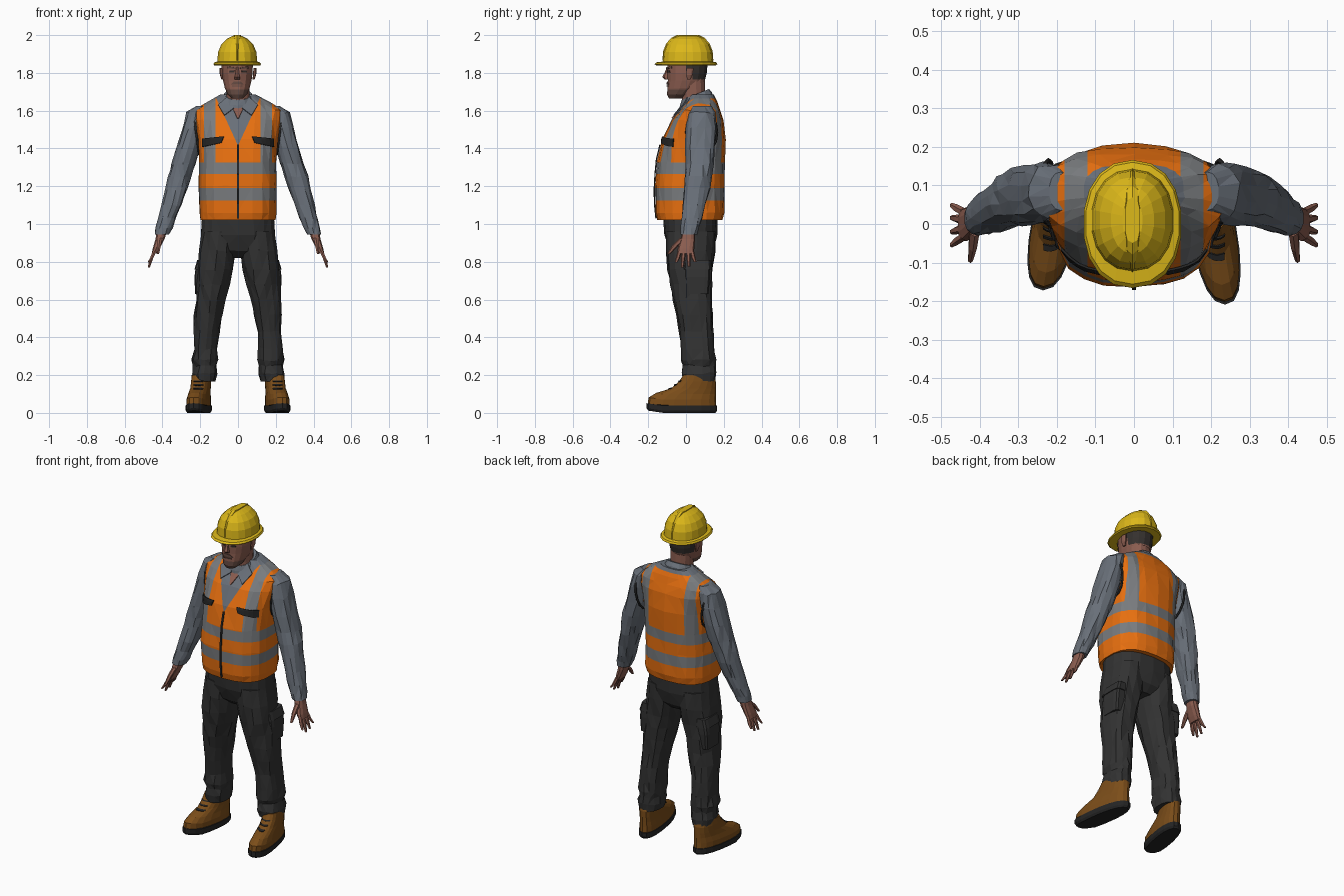
import bpy, bmesh, math, random
from mathutils import Vector
from mathutils.bvhtree import BVHTree

random.seed(4)
if "Cube" in bpy.data.objects:
    bpy.data.objects.remove(bpy.data.objects["Cube"])


def material(name, *rgb):
    m = bpy.data.materials.new(name)
    m.use_nodes = True
    m.diffuse_color = (*rgb, 1)
    m.node_tree.nodes["Principled BSDF"].inputs["Base Color"].default_value = (*rgb, 1)
    return m


YELLOW = material("helmet yellow", .72, .48, .01)
SKIN = material("skin", .26, .11, .08)
STUBBLE = material("stubble", .13, .07, .055)
HAIR = material("hair", .035, .03, .027)
SHIRT = material("shirt grey", .14, .16, .19)
ORANGE = material("vest orange", .8, .16, .005)
SILVER = material("reflective grey", .19, .2, .21)
TROUSER = material("trouser charcoal", .032, .032, .032)
LEATHER = material("boot leather", .2, .075, .01)
BLACK = material("black rubber", .018, .018, .018)


def finish(name, bm, mats):
    me = bpy.data.meshes.new(name)
    bm.to_mesh(me)
    for m in mats:
        me.materials.append(m)
    ob = bpy.data.objects.new(name, me)
    bpy.context.collection.objects.link(ob)
    return ob


def loft(name, rings, mats, n=14, power=2.2, jitter=0, side=1, warp=None, cuts=(), rule=None):
    """Skin level rings (x, y, z, rx, ry); cut with planes, then colour by rule."""
    bm = bmesh.new()
    loops = []
    for i, (x, y, z, rx, ry) in enumerate(rings):
        loop = []
        for k in range(n):
            a = math.tau * (k + .5) / n
            c, s = math.cos(a), math.sin(a)
            p = Vector((x + rx * math.copysign(abs(c) ** (2 / power), c),
                        y + ry * math.copysign(abs(s) ** (2 / power), s), z))
            if 0 < i < len(rings) - 1:
                p += Vector([random.uniform(-jitter, jitter) for _ in range(3)])
            if warp:
                p = warp(p)
            p.x *= side
            loop.append(bm.verts.new(p))
        loops.append(loop)
    for a, b in zip(loops, loops[1:]):
        for k in range(n):
            bm.faces.new((a[k], a[(k + 1) % n], b[(k + 1) % n], b[k]))
    bm.faces.new(loops[0])
    bm.faces.new(loops[-1])
    if jitter:
        bmesh.ops.triangulate(bm, faces=bm.faces[:])
    for co, no in cuts:
        bmesh.ops.bisect_plane(bm, geom=bm.verts[:] + bm.edges[:] + bm.faces[:],
                               plane_co=co, plane_no=no)
    bmesh.ops.recalc_face_normals(bm, faces=bm.faces[:])
    if rule:
        for f in bm.faces:
            f.material_index = rule(f.calc_center_median())
    tree = BVHTree.FromBMesh(bm)
    finish(name, bm, mats)
    bm.free()
    return tree


def patch(name, tree, corners, mat, side=1, lift=.005, steps=5):
    """Thin plate laid on the front of a surface; corners are four (x, z) pairs."""
    a, b, c, d = [Vector((x * side, z)) for x, z in corners]
    bm = bmesh.new()
    grid = []
    for i in range(steps + 1):
        for j in range(steps + 1):
            u, v = i / steps, j / steps
            p = a.lerp(b, u).lerp(d.lerp(c, u), v)
            hit = tree.ray_cast(Vector((p.x, -1, p.y)), Vector((0, 1, 0)))[0]
            grid.append(bm.verts.new((p.x, hit.y - lift, p.y)) if hit else None)
    w = steps + 1
    for i in range(steps):
        for j in range(steps):
            q = [grid[i * w + j], grid[(i + 1) * w + j], grid[(i + 1) * w + j + 1], grid[i * w + j + 1]]
            if all(q):
                bm.faces.new(q)
    ob = finish(name, bm, [mat])
    bm.free()
    mod = ob.modifiers.new("thickness", 'SOLIDIFY')
    mod.thickness, mod.offset = .006, 0


# Vest body: bands, shoulder stripes and neck opening are cut into the surface
BANDS = ((1.125, 1.19), (1.265, 1.325))
NECK_Z, SLOPE = 1.415, .46
cuts = [((0, 0, z), (0, 0, 1)) for band in BANDS for z in band]
cuts += [((s * x, 0, 0), (1, 0, 0)) for s in (1, -1) for x in (.12, .18)]
cuts += [((0, 0, NECK_Z), (s, 0, -SLOPE)) for s in (1, -1)]
cuts += [((0, .05, 0), (0, 1, 0)), ((0, 0, 1.665), (0, 0, 1))]


def vest_rule(c):
    if c.z > 1.665 or (c.y < .05 and abs(c.x) < SLOPE * (c.z - NECK_Z)):
        return 1
    if any(lo < c.z < hi for lo, hi in BANDS):
        return 2
    return 2 if c.z > BANDS[1][1] and .12 < abs(c.x) < .18 else 0


vest = loft("vest", [(0, .02, 1.02, .2, .172), (0, .02, 1.06, .205, .182), (0, .018, 1.2, .208, .182),
                     (0, .026, 1.33, .205, .178), (0, .04, 1.45, .213, .168), (0, .062, 1.55, .232, .138),
                     (0, .075, 1.6, .24, .108), (0, .082, 1.64, .175, .085), (0, .085, 1.685, .095, .062)],
            [ORANGE, SHIRT, SILVER], n=22, power=2.6, jitter=.003, cuts=cuts, rule=vest_rule)
patch("zip", vest, [(-.005, 1.03), (.005, 1.03), (.005, 1.42), (-.005, 1.42)], BLACK)
patch("throat", vest, [(-.004, 1.56), (.004, 1.56), (.045, 1.65), (-.045, 1.65)], SKIN)

# Neck, collar and head
loft("neck", [(0, .045, 1.6, .066, .066), (0, .04, 1.68, .062, .062), (0, .035, 1.77, .064, .065)], [SKIN])


def collar_tilt(p):
    p.z += (p.y - .08) * .4
    return p


loft("collar", [(0, .055, 1.62, .112, .095), (0, .052, 1.67, .09, .085), (0, .05, 1.698, .072, .072)],
     [SHIRT], jitter=.003, warp=collar_tilt)


def head_rule(c):
    if c.z > 1.765 and c.y > .035 or c.z > 1.81 and c.y > .0:
        return 2
    return 1 if c.z < 1.712 and c.y < .03 else 0


head = loft("head", [(-.004, -.055, 1.665, .03, .036), (-.004, -.037, 1.685, .052, .064),
                     (-.004, -.014, 1.72, .067, .086), (-.004, .002, 1.76, .077, .1),
                     (-.004, .006, 1.8, .083, .106), (-.004, .008, 1.85, .084, .108),
                     (-.004, .008, 1.89, .075, .1)],
            [SKIN, STUBBLE, HAIR], n=16,
            cuts=[((0, 0, 1.712), (0, 0, 1)), ((0, 0, 1.765), (0, 0, 1)), ((0, 0, 1.81), (0, 0, 1)),
                  ((0, .035, 0), (0, 1, 0)), ((0, 0, 0), (0, 1, 0))], rule=head_rule)
loft("nose", [(-.004, -.095, 1.765, .016, .018), (-.004, -.104, 1.778, .016, .022),
              (-.004, -.1, 1.8, .01, .014), (-.004, -.092, 1.83, .008, .008)], [SKIN], n=6)
patch("mouth", head, [(-.03, 1.727), (.022, 1.727), (.022, 1.733), (-.03, 1.733)], STUBBLE, lift=.003)
patch("moustache", head, [(-.038, 1.738), (.03, 1.738), (.014, 1.754), (-.022, 1.754)], STUBBLE, lift=.002)

# Hard hat with brim and crown ridge
crown = [(1.86, .107, .132), (1.91, .103, .128), (1.95, .086, .112), (1.98, .056, .086), (1.995, .026, .056)]
loft("helmet", [(-.004, 0, 1.84, .124, .158), (-.004, 0, 1.846, .128, .166), (-.004, .002, 1.856, .122, .158)]
     + [(-.004, .01, z, rx, ry) for z, rx, ry in crown], [YELLOW], n=18)
loft("helmet_ridge", [(-.004, .01, z + .005, .02, ry + .003) for z, rx, ry in crown], [YELLOW], n=10, power=3)

# Hips
loft("hips", [(0, .035, .82, .1, .07), (0, .03, .86, .19, .115), (0, .025, .94, .2, .138),
              (0, .022, 1.06, .192, .145)], [TROUSER], n=18, power=2.5, jitter=.003)

leg = [(.1, .025, .96, .095, .13), (.108, .025, .86, .103, .127), (.122, .024, .76, .096, .118),
       (.135, .03, .68, .09, .11), (.146, .034, .6, .08, .104), (.158, .045, .52, .073, .094),
       (.166, .055, .43, .066, .09), (.172, .063, .34, .066, .088), (.175, .064, .28, .072, .092),
       (.176, .067, .25, .063, .085), (.178, .068, .21, .068, .092), (.179, .07, .165, .06, .084)]
sleeve = [(.19, .085, 1.625, .03, .05), (.222, .085, 1.59, .05, .07), (.238, .08, 1.51, .056, .08),
          (.262, .077, 1.41, .062, .078), (.288, .073, 1.32, .063, .075), (.308, .066, 1.25, .062, .072),
          (.325, .058, 1.19, .058, .067), (.352, .042, 1.1, .052, .06), (.376, .03, 1.03, .047, .053),
          (.392, .02, .98, .044, .048), (.403, .015, .945, .038, .045)]
palm = [(.402, .015, .965, .028, .034), (.413, .01, .92, .025, .038), (.433, 0, .87, .019, .044),
        (.443, -.002, .845, .014, .042)]
boot = [(.185, -.022, .028, .056, .182), (.185, -.02, .07, .057, .178), (.185, 0, .1, .052, .158),
        (.185, .04, .13, .05, .118), (.185, .06, .165, .05, .098), (.185, .066, .2, .048, .08)]
sole = [(.185, -.022, 0, .052, .178), (.185, -.022, .012, .06, .187), (.185, -.022, .038, .06, .187)]

for side, word in ((1, "left"), (-1, "right")):
    def splay(p):
        p.x += (.13 - p.y) * .15
        p.z += max(0, -.12 - p.y) * .15
        if side < 0:
            p.y = .16 - (.16 - p.y) * .9
        return p

    # Trousers with cargo pocket
    loft(word + "_leg", leg, [TROUSER], power=2.3, jitter=.006, side=side)
    loft(word + "_cargo_pocket", [(.195, .06, .63, .033, .06), (.193, .06, .72, .038, .068),
                                  (.185, .06, .77, .04, .068)], [TROUSER], n=12, power=5, side=side)
    loft(word + "_pocket_flap", [(.19, .06, .76, .041, .074), (.178, .06, .81, .038, .07)],
         [TROUSER], n=12, power=5, side=side)

    # Boots
    upper = loft(word + "_boot", boot, [LEATHER], n=18, power=2.4, side=side, warp=splay)
    loft(word + "_sole", sole, [BLACK], n=18, power=2.4, side=side, warp=splay)
    for k in range(3):
        z = .125 + .02 * k
        patch(word + "_lace", upper, [(.185, z), (.235, z), (.235, z + .006), (.185, z + .006)],
              BLACK, side, lift=.003)

    # Arms and hands
    loft(word + "_sleeve", sleeve, [SHIRT], jitter=.005, side=side)
    loft(word + "_palm", palm, [SKIN], n=10, power=2.6, side=side)
    for base, tip, z in ((-.032, -.054, .795), (-.011, -.02, .77), (.011, .016, .776), (.031, .048, .8)):
        loft(word + "_finger", [(.44, base, .86, .011, .011), (.457, (base + tip) / 2, .82, .01, .011),
                                (.472, tip, z, .006, .007)], [SKIN], n=6, side=side)
    loft(word + "_thumb", [(.413, -.015, .925, .014, .018), (.418, -.055, .888, .012, .017),
                           (.424, -.092, .842, .007, .009)], [SKIN], n=6, side=side)

    # Face details
    loft(word + "_ear", [(.082, .015, 1.765, .006, .01), (.088, .018, 1.79, .009, .018),
                         (.09, .022, 1.825, .009, .02)], [SKIN], n=8, side=side)
    patch(word + "_eye", head, [(.018, 1.803), (.046, 1.803), (.044, 1.812), (.02, 1.812)],
          HAIR, side, lift=.002)
    patch(word + "_brow", head, [(.012, 1.82), (.055, 1.824), (.053, 1.834), (.012, 1.828)],
          STUBBLE, side, lift=.004)

    # Collar point, chest pocket flap and armhole trim
    patch(word + "_collar_point", vest, [(.02, 1.615), (.072, 1.575), (.105, 1.63), (.06, 1.67)],
          SHIRT, side, lift=.012)
    patch(word + "_pocket_trim", vest, [(.088, 1.43), (.188, 1.408), (.188, 1.452), (.075, 1.463)],
          BLACK, side, lift=.007)
    curve = bpy.data.curves.new(word + "_armhole_trim", 'CURVE')
    curve.dimensions, curve.bevel_depth, curve.bevel_resolution = '3D', .006, 1
    line = curve.splines.new('POLY')
    line.points.add(15)
    for k, pt in enumerate(line.points):
        a = math.tau * k / 16
        pt.co = (side * (.222 + .016 * math.sin(a)), .083 + .082 * math.cos(a), 1.485 + .117 * math.sin(a), 1)
    line.use_cyclic_u = True
    curve.materials.append(BLACK)
    bpy.context.collection.objects.link(bpy.data.objects.new(word + "_armhole_trim", curve))
